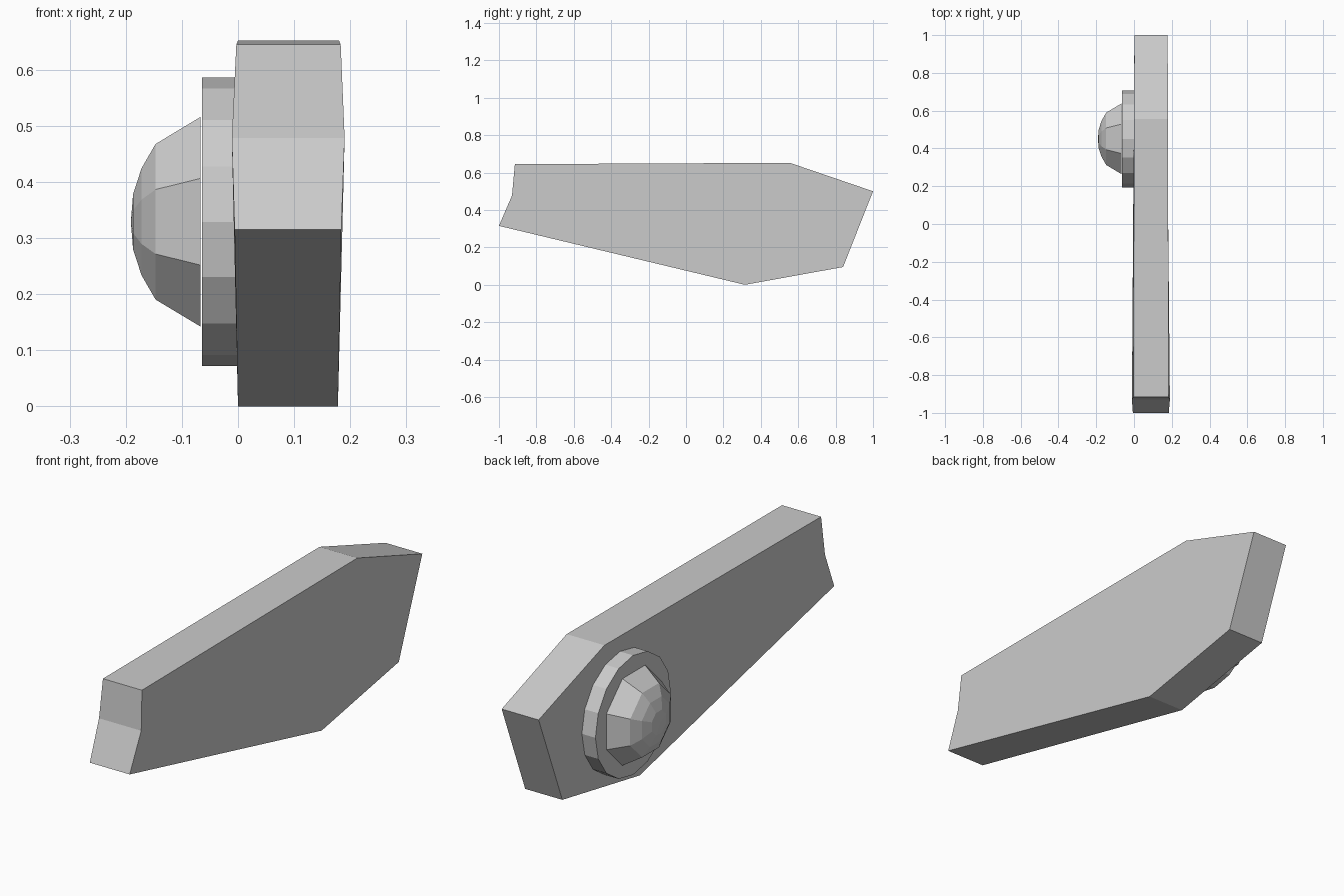
import bpy
import bmesh
from math import cos, sin, tau

if "Cube" in bpy.data.objects:
    bpy.data.objects.remove(bpy.data.objects["Cube"])


def loft(name, rings, tip=None):
    """Join matching rings of points into a closed solid; tip closes the last ring to a point."""
    bm = bmesh.new()
    loops = [[bm.verts.new(p) for p in ring] for ring in rings]
    n = len(loops[0])
    for a, b in zip(loops, loops[1:]):
        for i in range(n):
            j = (i + 1) % n
            bm.faces.new((a[i], a[j], b[j], b[i]))
    bm.faces.new(loops[0])
    if tip is None:
        bm.faces.new(loops[-1])
    else:
        apex = bm.verts.new(tip)
        for i in range(n):
            bm.faces.new((loops[-1][i], loops[-1][(i + 1) % n], apex))
    bmesh.ops.recalc_face_normals(bm, faces=bm.faces)
    mesh = bpy.data.meshes.new(name)
    bm.to_mesh(mesh)
    bm.free()
    obj = bpy.data.objects.new(name, mesh)
    bpy.context.collection.objects.link(obj)
    return obj


CY, CZ = 0.451, 0.329  # pivot centre


def circle(x, r, sides, turn=0.0):
    return [(x, CY + r * cos(tau * (i + turn) / sides), CZ + r * sin(tau * (i + turn) / sides))
            for i in range(sides)]


# Side plate: y, z, left x, right x (slightly thicker at the front end)
profile = [
    (-1.0, 0.315, -0.006, 0.184),
    (-0.93, 0.478, -0.011, 0.19),
    (-0.915, 0.645, -0.003, 0.183),
    (0.555, 0.652, 0.0, 0.18),
    (1.0, 0.5, 0.002, 0.178),
    (0.84, 0.095, 0.001, 0.178),
    (0.315, 0.0, 0.0, 0.178),
]
loft("side_plate", [[(l, y, z) for y, z, l, r in profile],
                    [(r, y, z) for y, z, l, r in profile]])

# Round pivot washer
loft("pivot_washer", [circle(0.004, 0.257, 16), circle(-0.064, 0.257, 16)])

# Faceted domed bolt head
dome = [(-0.067, 0.202), (-0.147, 0.150), (-0.172, 0.103), (-0.187, 0.053)]
loft("bolt_dome", [circle(x, r, 8, 0.5) for x, r in dome], (-0.191, CY, CZ))
